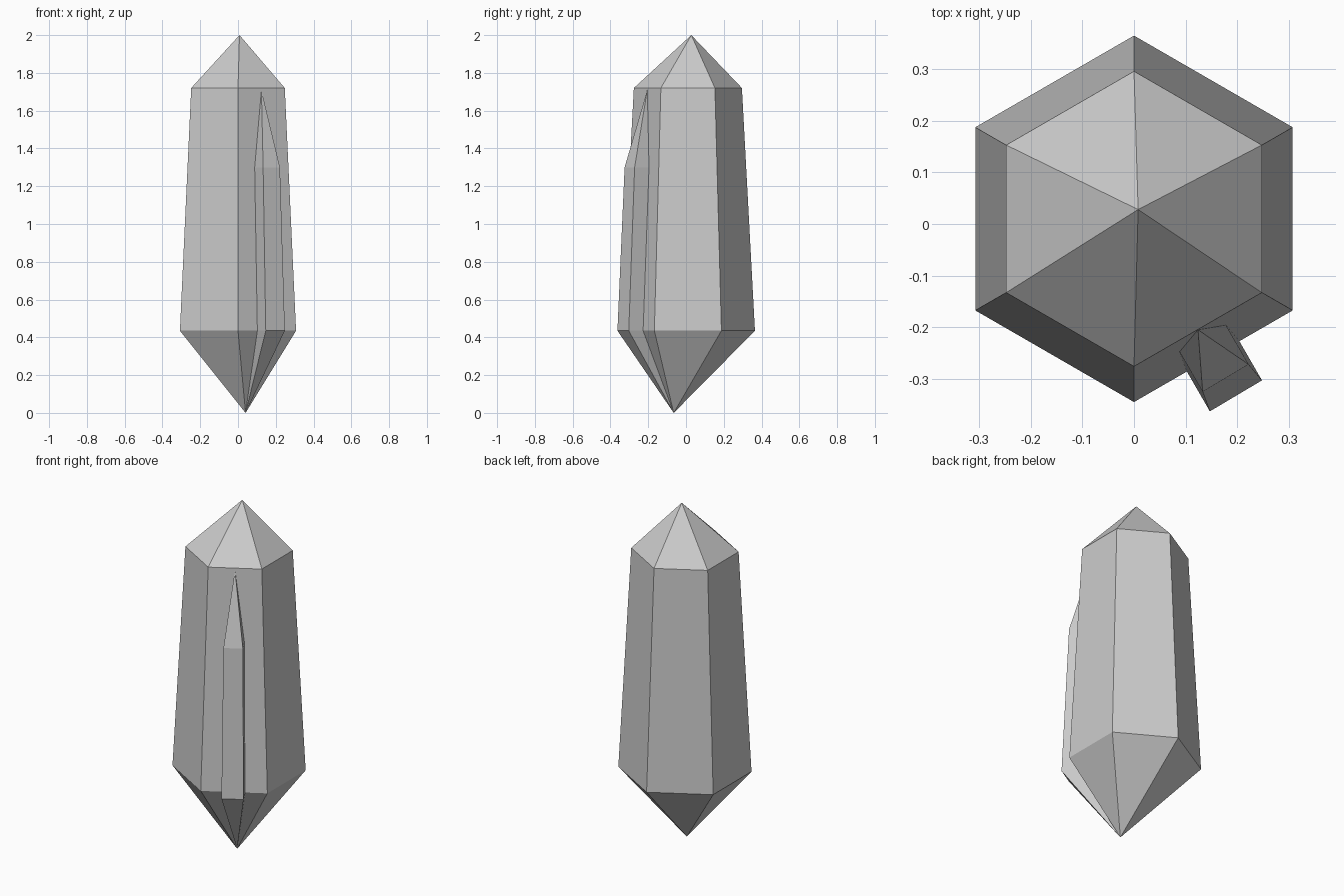
import bpy
import math

if "Cube" in bpy.data.objects:
    bpy.data.objects.remove(bpy.data.objects["Cube"])

BASE_TIP = (0.04, -0.065, 0.0)


def spindle(name, lower, upper, bottom_tip, top_tip):
    """Closed faceted crystal: two matching rings and two pointed ends."""
    n = len(lower)
    verts = lower + upper + [bottom_tip, top_tip]
    faces = []
    for i in range(n):
        j = (i + 1) % n
        faces += [(i, j, n + j, n + i), (j, i, 2 * n), (n + i, n + j, 2 * n + 1)]
    mesh = bpy.data.meshes.new(name)
    mesh.from_pydata(verts, [], faces)
    mesh.update()
    obj = bpy.data.objects.new(name, mesh)
    bpy.context.collection.objects.link(obj)
    return obj


def hexagon(radius, z):
    return [(radius * math.cos(a), 0.01 + radius * math.sin(a), z)
            for a in (math.radians(90 + 60 * i) for i in range(6))]


def ridge_ring(outer_left, outer_right, depth, z):
    # The inner edge is pushed inwards along the normal of the host facet
    dx, dy = -0.5 * depth, 0.866 * depth
    pts = [outer_left, outer_right,
           (outer_right[0] + dx, outer_right[1] + dy),
           (outer_left[0] + dx, outer_left[1] + dy)]
    return [(x, y, z) for x, y in pts]


# Main six-sided crystal
spindle("crystal_body", hexagon(0.355, 0.435), hexagon(0.286, 1.72),
        BASE_TIP, (0.008, 0.028, 2.0))

# Raised sliver on the front right facet
spindle("crystal_ridge",
        ridge_ring((0.147, -0.363), (0.248, -0.303), 0.10, 0.435),
        ridge_ring((0.133, -0.325), (0.222, -0.272), 0.10, 1.30),
        BASE_TIP, (0.124, -0.205, 1.71))
